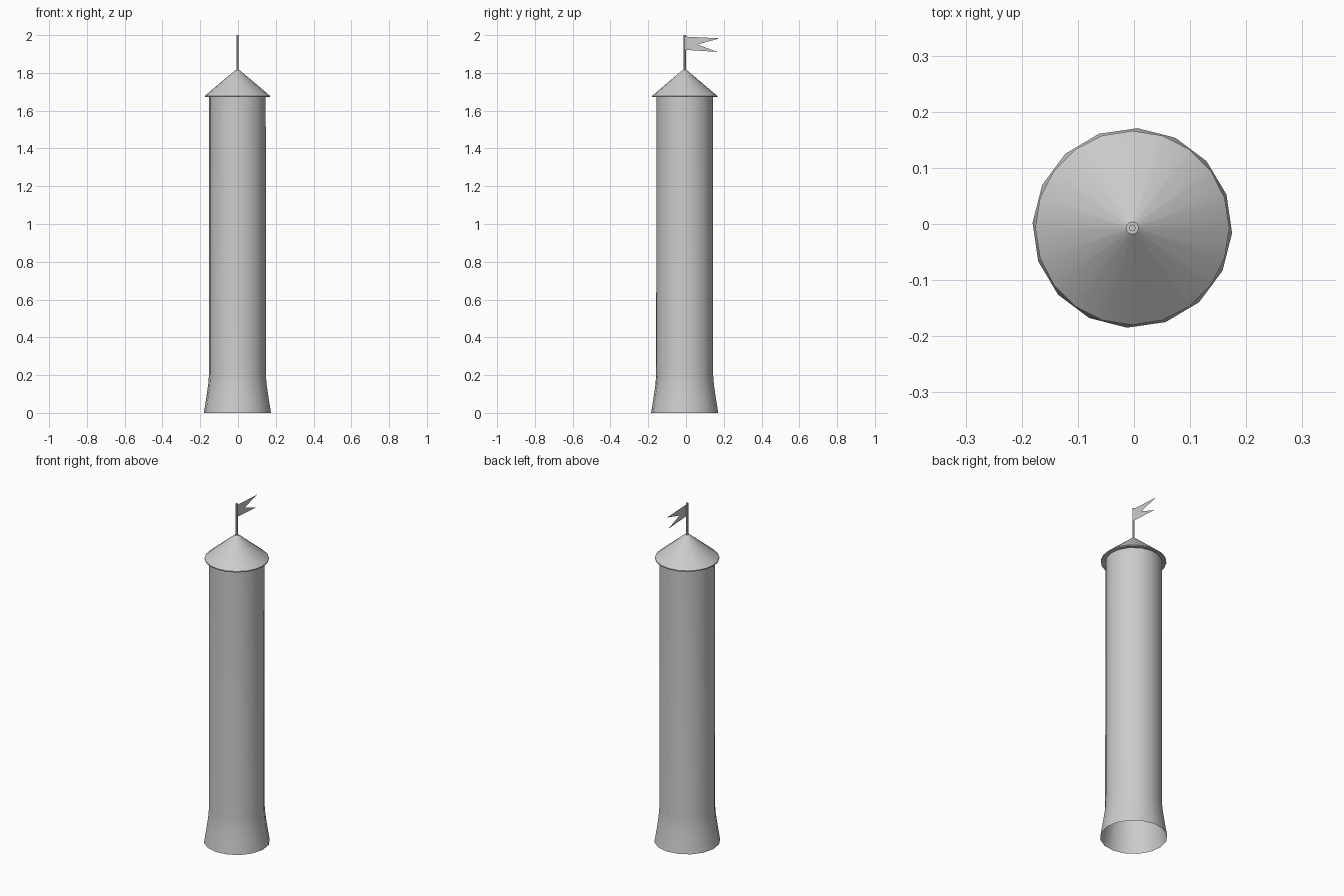
import bpy, bmesh, math

if "Cube" in bpy.data.objects:
    bpy.data.objects.remove(bpy.data.objects["Cube"])

GREY = (0.6, 0.6, 0.6, 1)
stone = bpy.data.materials.new("plain grey")
stone.use_nodes = True
stone.diffuse_color = GREY
stone.node_tree.nodes["Principled BSDF"].inputs["Base Color"].default_value = GREY

CENTRE = (-0.003, -0.007)


def finish(bm, name, smooth=True):
    mesh = bpy.data.meshes.new(name)
    bm.to_mesh(mesh)
    bm.free()
    mesh.materials.append(stone)
    obj = bpy.data.objects.new(name, mesh)
    bpy.context.collection.objects.link(obj)
    if smooth:
        bpy.ops.object.select_all(action="DESELECT")
        obj.select_set(True)
        bpy.context.view_layer.objects.active = obj
        bpy.ops.object.shade_smooth_by_angle(angle=math.radians(35))
    return obj


def lathe(name, profile, sides, phase=0.0, cap=False):
    """Turn a (radius, z) profile, listed from bottom to top, about the tower axis."""
    bm = bmesh.new()
    rings = []
    for r, z in profile:
        angles = [phase + math.tau * i / sides for i in range(sides)]
        rings.append([bm.verts.new((CENTRE[0] + r * math.cos(a),
                                    CENTRE[1] + r * math.sin(a), z)) for a in angles])
    for low, high in zip(rings, rings[1:]):
        for i in range(sides):
            j = (i + 1) % sides
            bm.faces.new((low[i], low[j], high[j], high[i]))
    if cap:
        bm.faces.new(rings[-1])
    return finish(bm, name)


# Hollow shaft with a flared foot, open underneath
lathe("tower_shaft",
      [(0.178, 0), (0.165, 0.08), (0.155, 0.15), (0.151, 0.2), (0.15, 1.69)],
      16, math.radians(-3))

# Conical roof with overhanging eave and thin rim
lathe("roof", [(0.14, 1.676), (0.173, 1.672), (0.173, 1.678), (0.011, 1.815)],
      20, cap=True)

# Flag pole
lathe("flag_pole", [(0.006, 1.8), (0.006, 2.0)], 8, cap=True)

# Swallow-tailed pennant, a single thin sheet
bm = bmesh.new()
outline = [(-0.003, 1.922), (0.167, 1.911), (0.061, 1.95), (0.178, 1.983), (-0.003, 1.992)]
bm.faces.new([bm.verts.new((0.0, y, z)) for y, z in outline])
finish(bm, "pennant", smooth=False)
